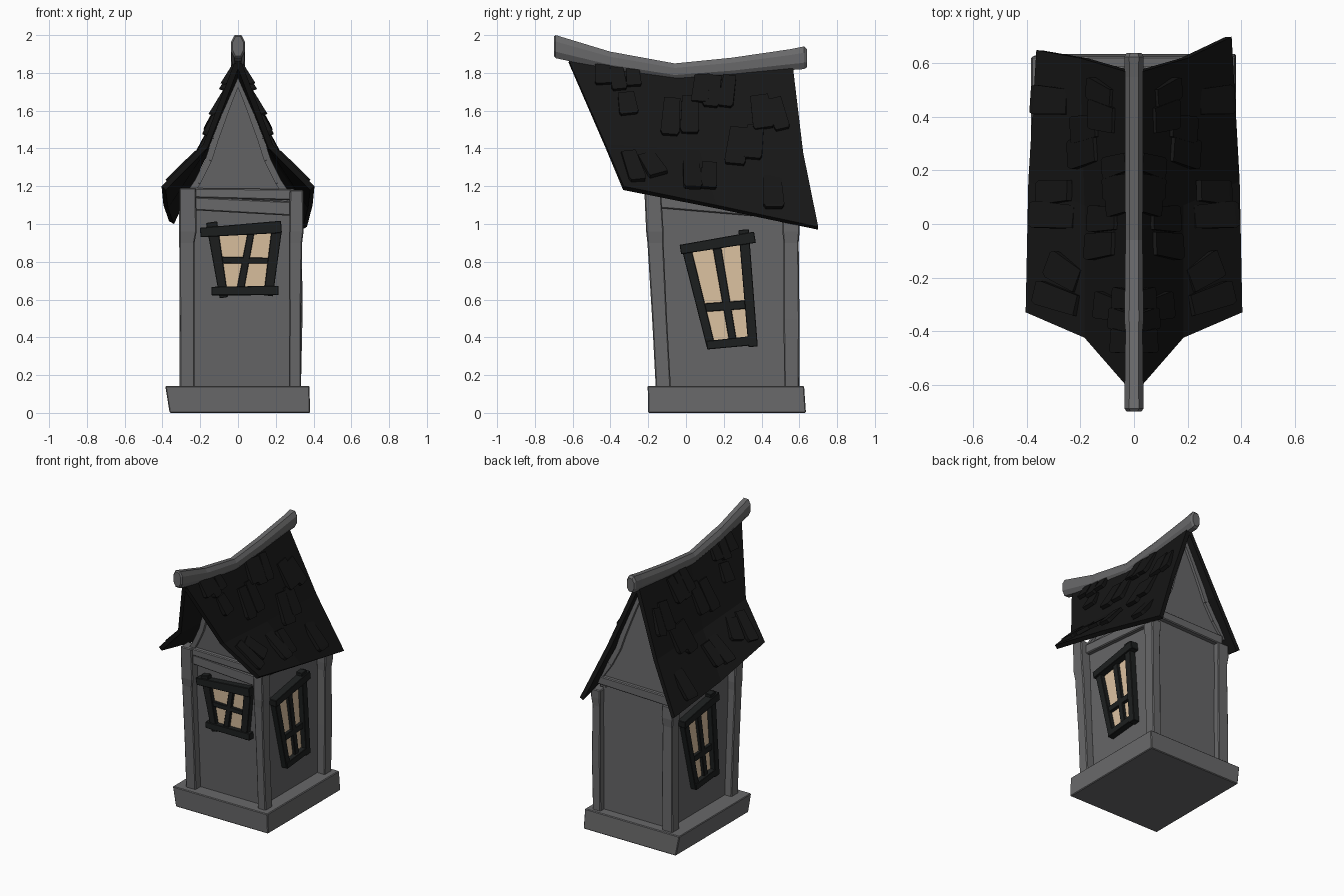
import bpy, bmesh, random
from mathutils import Vector as V
from mathutils.bvhtree import BVHTree

random.seed(4)


def material(name, rgb):
    m = bpy.data.materials.new(name)
    m.diffuse_color = (*rgb, 1)
    return m


STONE = material("stone grey", (0.140, 0.140, 0.144))
WALL = material("wall grey", (0.133, 0.133, 0.137))
ROOF = material("roof black", (0.008, 0.008, 0.008))
FRAME = material("frame charcoal", (0.012, 0.0135, 0.0135))
PANE = material("pane cream", (0.72, 0.54, 0.355))


def build(name, lofts, mat, bevel=0.0):
    """One object from lofts; a loft is a list of rings with equal point counts."""
    bm = bmesh.new()
    for rings in lofts:
        vs = [[bm.verts.new(p) for p in r] for r in rings]
        n = len(vs[0])
        for a, b in zip(vs, vs[1:]):
            for i in range(n):
                j = (i + 1) % n
                bm.faces.new((a[i], a[j], b[j], b[i]))
        bm.faces.new(vs[0][::-1])
        bm.faces.new(vs[-1])
    bmesh.ops.recalc_face_normals(bm, faces=bm.faces)
    me = bpy.data.meshes.new(name)
    bm.to_mesh(me)
    bm.free()
    me.materials.append(mat)
    ob = bpy.data.objects.new(name, me)
    bpy.context.collection.objects.link(ob)
    if bevel:
        m = ob.modifiers.new("chipped edges", 'BEVEL')
        m.width, m.segments = bevel, 1
    return ob


def rect(x0, x1, y0, y1, z):
    return [V((x0, y0, z)), V((x1, y0, z)), V((x1, y1, z)), V((x0, y1, z))]


def bar(p0, p1, out, w0, w1, d0, d1):
    """Flat bar from p0 to p1, d0..d1 along the outward direction."""
    p0, p1, out = V(p0), V(p1), V(out)
    side = (p1 - p0).cross(out).normalized()
    ring = lambda p, w: [p + side * a * w / 2 + out * d
                         for a, d in ((-1, d0), (1, d0), (1, d1), (-1, d1))]
    return [ring(p0, w0), ring(p1, w1)]


def front_y(z):
    return -0.10 - 0.06 * (z - 0.13) / 1.02


# Base slab and leaning wall core
build("base", [[rect(-0.362, 0.382, -0.2, 0.635, 0),
                rect(-0.385, 0.378, -0.203, 0.625, 0.143)]], STONE, 0.005)
build("walls", [[rect(-0.255, 0.275, front_y(0.13), 0.555, 0.12),
                 rect(-0.255, 0.275, front_y(1.17), 0.555, 1.17)]], WALL)

# Corner posts, uneven along their height
posts = []
for x, y, lean, top in ((-0.268, -0.12, -0.055, 1.19), (0.302, -0.12, -0.055, 1.18),
                        (-0.268, 0.56, -0.005, 1.05), (0.302, 0.56, -0.005, 1.02)):
    rings = []
    for z in (0.13, 0.5, 0.9, 0.96, top):
        t = (z - 0.13) / 1.02
        cx = x + (0.006 * t if x > 0 else 0) + random.uniform(-0.003, 0.003)
        cy = y + lean * t
        hy = 0.041 + (0.004 if z > 0.93 else 0) + random.uniform(-0.002, 0.002)
        hx = hy if x < 0 else hy - 0.008
        rings.append(rect(cx - hx, cx + hx, cy - hy, cy + hy, z))
    posts.append(rings)
build("corner_posts", posts, STONE, 0.006)

# Beams between the posts
build("beams", [
    bar((-0.27, -0.165, 1.11), (0.30, -0.165, 1.08), (0, -1, 0), 0.07, 0.075, -0.02, 0.035),
    bar((-0.27, -0.175, 1.165), (0.30, -0.175, 1.155), (0, -1, 0), 0.05, 0.06, -0.02, 0.03),
    bar((-0.27, 0.55, 1.08), (0.30, 0.55, 1.09), (0, 1, 0), 0.07, 0.06, -0.02, 0.04),
    bar((0.27, -0.15, 1.12), (0.27, 0.56, 1.06), (1, 0, 0), 0.07, 0.07, -0.02, 0.035),
    bar((-0.255, -0.15, 1.12), (-0.255, 0.56, 1.06), (-1, 0, 0), 0.07, 0.07, -0.02, 0.035),
], STONE, 0.006)

# Gable block with concave sides, and its edge trim
half = [(0.295, 1.10), (0.215, 1.22), (0.155, 1.34), (0.12, 1.45), (0.055, 1.63), (0.0, 1.77)]
outline = half + [(-x, z) for x, z in half[-2::-1]]
gable_y = lambda z: -0.17 - 0.08 * (z - 1.14)
back_y = lambda z: 0.56 - 0.08 * (z - 1.14)
build("gable", [[[V((x, gable_y(z), z)) for x, z in outline],
                 [V((x, back_y(z), z)) for x, z in outline]]], WALL)
trim = []
for (x0, z0), (x1, z1) in zip(outline, outline[1:]):
    trim.append(bar((x0, gable_y(z0), z0), (x1, gable_y(z1), z1), (0, -1, 0), 0.035, 0.035, -0.02, 0.02))
    trim.append(bar((x0, back_y(z0), z0), (x1, back_y(z1), z1), (0, 1, 0), 0.035, 0.035, -0.02, 0.02))
build("gable_trim", trim, STONE)

# Windows: bars as (a0, z0, a1, z1, w0, w1, depth) in the wall plane, panes as a quad
FRONT = ([(-0.20, 0.955, 0.23, 0.985, 0.05, 0.065, 0.05),
          (-0.14, 1.01, -0.075, 0.61, 0.06, 0.045, 0.04),
          (0.205, 0.97, 0.16, 0.62, 0.055, 0.05, 0.04),
          (-0.14, 0.645, 0.215, 0.648, 0.045, 0.05, 0.045),
          (-0.11, 0.81, 0.18, 0.805, 0.035, 0.03, 0.03),
          (0.07, 0.96, 0.01, 0.64, 0.035, 0.04, 0.03)],
         [(-0.13, 0.95), (0.205, 0.97), (0.16, 0.64), (-0.075, 0.64)])
SIDE = ([(-0.03, 0.865, 0.365, 0.93, 0.05, 0.06, 0.055),
         (0.005, 0.86, 0.135, 0.34, 0.05, 0.045, 0.04),
         (0.305, 0.97, 0.355, 0.35, 0.055, 0.05, 0.045),
         (0.11, 0.358, 0.375, 0.385, 0.045, 0.05, 0.045),
         (0.07, 0.555, 0.34, 0.575, 0.045, 0.045, 0.03),
         (0.165, 0.87, 0.25, 0.37, 0.045, 0.04, 0.03)],
        [(0.01, 0.87), (0.31, 0.91), (0.35, 0.38), (0.13, 0.36)])


def window(name, spec, place, out):
    bars, quad = spec
    build(name + "_frame", [bar(place(a, z), place(b, w), out, w0, w1, -0.01, d)
                            for a, z, b, w, w0, w1, d in bars], FRAME, 0.003)
    pts = [V(place(a, z)) for a, z in quad]
    build(name + "_panes", [[pts, [p + V(out) * 0.008 for p in pts]]], PANE)


window("front_window", FRONT, lambda a, z: (a, front_y(z), z), (0, -1, 0))
window("right_window", SIDE, lambda a, z: (0.275, a, z), (1, 0, 0))
window("left_window", SIDE, lambda a, z: (-0.255, 0.42 - a, z), (-1, 0, 0))

# Shingles as seen from the side: (y, z, width, height, turn)
SHINGLES = [(-0.44, 1.79, .09, .11, .05), (-0.36, 1.77, .08, .13, .1), (-0.28, 1.78, .08, .11, .05),
            (-0.31, 1.635, .10, .12, .12), (-0.08, 1.565, .10, .2, -.08), (0.02, 1.575, .1, .2, -.03),
            (0.08, 1.72, .09, .16, -.08), (0.14, 1.70, .09, .17, -.1), (0.22, 1.70, .08, .17, -.12),
            (0.27, 1.41, .11, .2, -.1), (0.36, 1.43, .10, .18, -.08), (0.40, 1.59, .11, .18, .15),
            (0.49, 1.58, .08, .17, .25), (-0.28, 1.30, .09, .17, .15), (-0.18, 1.31, .1, .12, .35),
            (0.03, 1.25, .1, .16, -.05), (0.12, 1.25, .09, .15, -.1), (0.46, 1.16, .11, .18, 0)]

# Roof: one sagging panel and its shingles per side
for s, label, back in ((1, "right", (0.365, 0.70, 0.985)), (-1, "left", (0.365, 0.65, 1.015))):
    rows = [[(0.015, -0.62, 1.865), (0.015, -0.03, 1.785), (0.015, 0.565, 1.84)],
            [(0.185, -0.425, 1.42), (0.185, 0.07, 1.39), (0.20, 0.62, 1.38)],
            [(0.405, -0.33, 1.20), (0.395, 0.16, 1.10), back]]
    bm = bmesh.new()
    g = [[bm.verts.new((s * x, y, z)) for x, y, z in r] for r in rows]
    for i in range(2):
        for j in range(2):
            f = bm.faces.new((g[i][j], g[i + 1][j], g[i + 1][j + 1], g[i][j + 1]))
            f.normal_update()
            if f.normal.z < 0:
                f.normal_flip()
    tree = BVHTree.FromBMesh(bm)
    me = bpy.data.meshes.new("roof_" + label)
    bm.to_mesh(me)
    bm.free()
    me.materials.append(ROOF)
    ob = bpy.data.objects.new("roof_" + label, me)
    bpy.context.collection.objects.link(ob)
    m = ob.modifiers.new("thickness", 'SOLIDIFY')
    m.thickness, m.offset = 0.03, -1

    tiles = []
    for y, z, w, h, turn in SHINGLES:
        hit, n, _, _ = tree.ray_cast(V((s * 2, y, z)), V((-s, 0, 0)))
        if hit is None:
            continue
        if n.z < 0:
            n = -n
        down = (V((0, 0, -1)) + n * n.z).normalized()
        across = n.cross(down) * (1 if n.cross(down).y > 0 else -1)
        down, across = down + across * turn, across - down * turn
        length = min(h / abs(down.z), 0.22)
        lift = 0.02 if z < 1.3 else 0.006
        ring = lambda t, ww, lo, hi: [hit + down * t * length + across * a * ww / 2 + n * d
                                      for a, d in ((-1, lo), (1, lo), (1, hi), (-1, hi))]
        tiles.append([ring(-0.5, w * 0.85, -0.01, 0.012), ring(0.4, w, lift - 0.004, lift + 0.024),
                      ring(0.5, w * random.uniform(0.75, 0.95), lift, lift + 0.026)])
    build("shingles_" + label, tiles, ROOF)

# Ridge beam: eight-sided bent log
ridge = []
for y, lo, hi, w in ((-0.70, 1.89, 1.992, 0.028), (-0.69, 1.878, 2.0, 0.036), (-0.40, 1.815, 1.912, 0.032),
                     (-0.36, 1.81, 1.905, 0.036), (-0.06, 1.765, 1.85, 0.032), (0.24, 1.785, 1.88, 0.034),
                     (0.55, 1.815, 1.925, 0.034), (0.625, 1.82, 1.94, 0.036), (0.64, 1.83, 1.925, 0.028)):
    c = (hi - lo) * 0.28
    ridge.append([V((x * w, y, z)) for x, z in (
        (-.5, lo), (.5, lo), (1, lo + c), (1, hi - c), (.5, hi), (-.5, hi), (-1, hi - c), (-1, lo + c))])
build("ridge_beam", [ridge], STONE)
